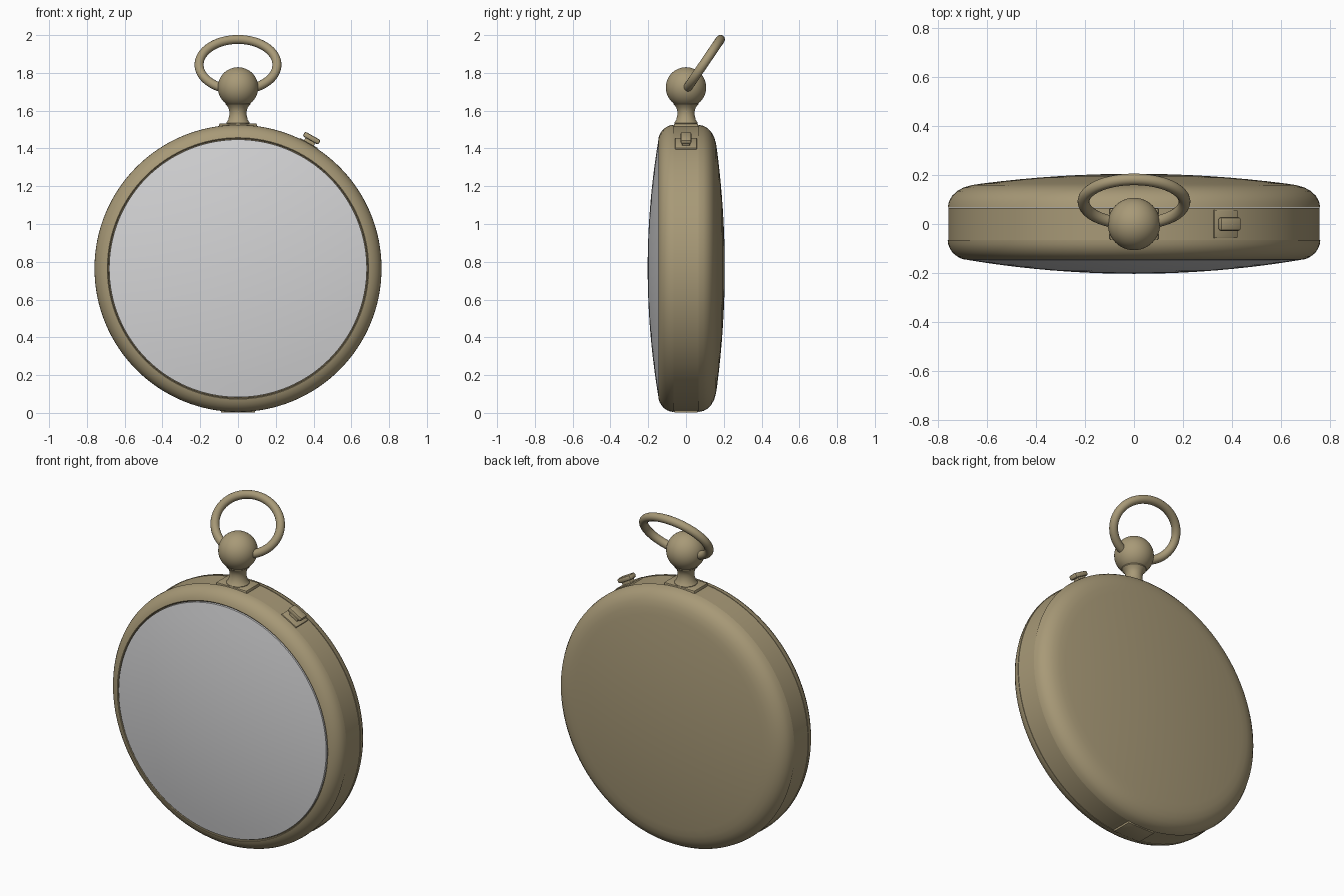
import bpy, bmesh, math
from mathutils import Matrix, Vector

if "Cube" in bpy.data.objects:
    bpy.data.objects.remove(bpy.data.objects["Cube"])

CZ = 0.765   # height of the case centre


def material(name, rgb):
    m = bpy.data.materials.new(name)
    m.diffuse_color = (*rgb, 1)
    m.use_nodes = True
    m.node_tree.nodes["Principled BSDF"].inputs["Base Color"].default_value = m.diffuse_color
    return m


BRASS = material("brass", (0.39, 0.32, 0.185))
GLASS = material("pale_glass", (0.66, 0.66, 0.67))
DARK = material("dark_brass", (0.10, 0.08, 0.045))


def finish(name, bm, mat, angle=35):
    bmesh.ops.remove_doubles(bm, verts=bm.verts, dist=1e-5)
    bmesh.ops.recalc_face_normals(bm, faces=bm.faces)
    me = bpy.data.meshes.new(name)
    bm.to_mesh(me)
    bm.free()
    me.materials.append(mat)
    ob = bpy.data.objects.new(name, me)
    bpy.context.collection.objects.link(ob)
    bpy.ops.object.select_all(action='DESELECT')
    ob.select_set(True)
    bpy.context.view_layer.objects.active = ob
    bpy.ops.object.shade_smooth_by_angle(angle=math.radians(angle))
    return ob


def lathe(name, profile, mat, axis='Y', centre=(0, 0, CZ), steps=128, angle=35):
    """Spin (radius, offset) pairs about an axis through centre."""
    bm = bmesh.new()
    along = Vector((0, 1, 0)) if axis == 'Y' else Vector((0, 0, 1))
    vs = [bm.verts.new(Vector((r, 0, 0)) + along * t) for r, t in profile]
    es = [bm.edges.new(p) for p in zip(vs, vs[1:])]
    bmesh.ops.spin(bm, geom=vs + es, cent=(0, 0, 0), axis=along,
                   angle=math.tau, steps=steps)
    bmesh.ops.translate(bm, verts=bm.verts, vec=centre)
    return finish(name, bm, mat, angle)


def rim_block(name, deg, r0, r1, width, depth, mat, bevel=0.006):
    """Box standing on the rim at an angle, from radius r0 to r1."""
    bm = bmesh.new()
    a = math.radians(deg)
    bmesh.ops.create_cube(bm, size=1)
    bmesh.ops.scale(bm, verts=bm.verts, vec=(r1 - r0, depth, width))
    if bevel:
        bmesh.ops.bevel(bm, geom=bm.edges[:], offset=bevel, segments=2,
                        affect='EDGES', profile=0.5)
    bmesh.ops.translate(bm, verts=bm.verts, vec=((r0 + r1) / 2, 0, 0))
    bmesh.ops.transform(bm, verts=bm.verts, matrix=Matrix.Translation((0, 0, CZ))
                        @ Matrix.Rotation(-a, 4, 'Y'))
    return finish(name, bm, mat)


# Case: middle band, front bezel and domed back lid
lathe("middle_band", [(0.70, -0.066), (0.757, -0.066), (0.757, 0.066), (0.70, 0.066)], BRASS)
lathe("front_bezel", [(0.72, -0.065), (0.760, -0.065), (0.758, -0.082), (0.751, -0.100),
                      (0.739, -0.118), (0.722, -0.132), (0.705, -0.141), (0.692, -0.145),
                      (0.688, -0.143), (0.687, -0.125)], BRASS)
dome = [(0.62 * i / 8, 0.205 - 0.040 * (i / 8) ** 2) for i in range(9)]
lathe("back_lid", dome + [(0.66, 0.159), (0.695, 0.149), (0.722, 0.134), (0.742, 0.115),
                          (0.755, 0.092), (0.760, 0.067), (0.72, 0.067)], BRASS)

# Domed glass with a dark seat groove around it
lathe("glass_seat", [(0.67, -0.132), (0.689, -0.132)], DARK)
lathe("front_glass", [(0.682 * i / 10, -0.203 + 0.057 * (i / 10) ** 2) for i in range(11)]
      + [(0.682, -0.128)], GLASS)

# Saddle on the rim, flared neck and ball
rim_block("neck_saddle", 90, 0.70, 0.767, 0.20, 0.128, BRASS)
lathe("neck", [(0, 1.525), (0.062, 1.525), (0.062, 1.536), (0.052, 1.55), (0.046, 1.575),
               (0.045, 1.595), (0.052, 1.618), (0.066, 1.634), (0.068, 1.66)],
      BRASS, 'Z', (0, 0, 0), 48)
lathe("ball", [(0.107 * math.sin(math.pi * i / 24), -0.107 * math.cos(math.pi * i / 24))
               for i in range(25)], BRASS, 'Z', (0, 0, 1.723), 48)

# Leaning bow: tube swept along an open oval whose ends enter the ball
bm = bmesh.new()
lean = Vector((0, 0.182, 0.268))
half = lean.length / 2
up = lean.normalized()
side = Vector((1, 0, 0))
mid = Vector((0, 0.0, 1.709)) + lean / 2
rings = []
N, M, R = 72, 16, 0.024
for i in range(N + 1):
    t = math.radians(-65 + 310 * i / N)
    p = mid + side * 0.206 * math.cos(t) + up * half * math.sin(t)
    n = (side * half * math.cos(t) + up * 0.206 * math.sin(t)).normalized()
    b = side.cross(up)
    rings.append([bm.verts.new(p + R * (n * math.cos(math.tau * j / M)
                                        + b * math.sin(math.tau * j / M))) for j in range(M)])
for a, c in zip(rings, rings[1:]):
    for j in range(M):
        bm.faces.new((a[j], a[(j + 1) % M], c[(j + 1) % M], c[j]))
bm.faces.new(rings[0])
bm.faces.new(rings[-1])
finish("bow", bm, BRASS)

# Push button at the upper right of the rim
rim_block("button_plate", 60.5, 0.70, 0.763, 0.11, 0.115, BRASS, 0.004)
rim_block("button_stem", 60.5, 0.74, 0.785, 0.060, 0.040, BRASS, 0.003)
rim_block("button_cap", 60.5, 0.778, 0.806, 0.095, 0.056, BRASS, 0.009)

# Hinge at the bottom of the rim
rim_block("bottom_hinge", -90, 0.72, 0.763, 0.18, 0.125, BRASS, 0.004)
